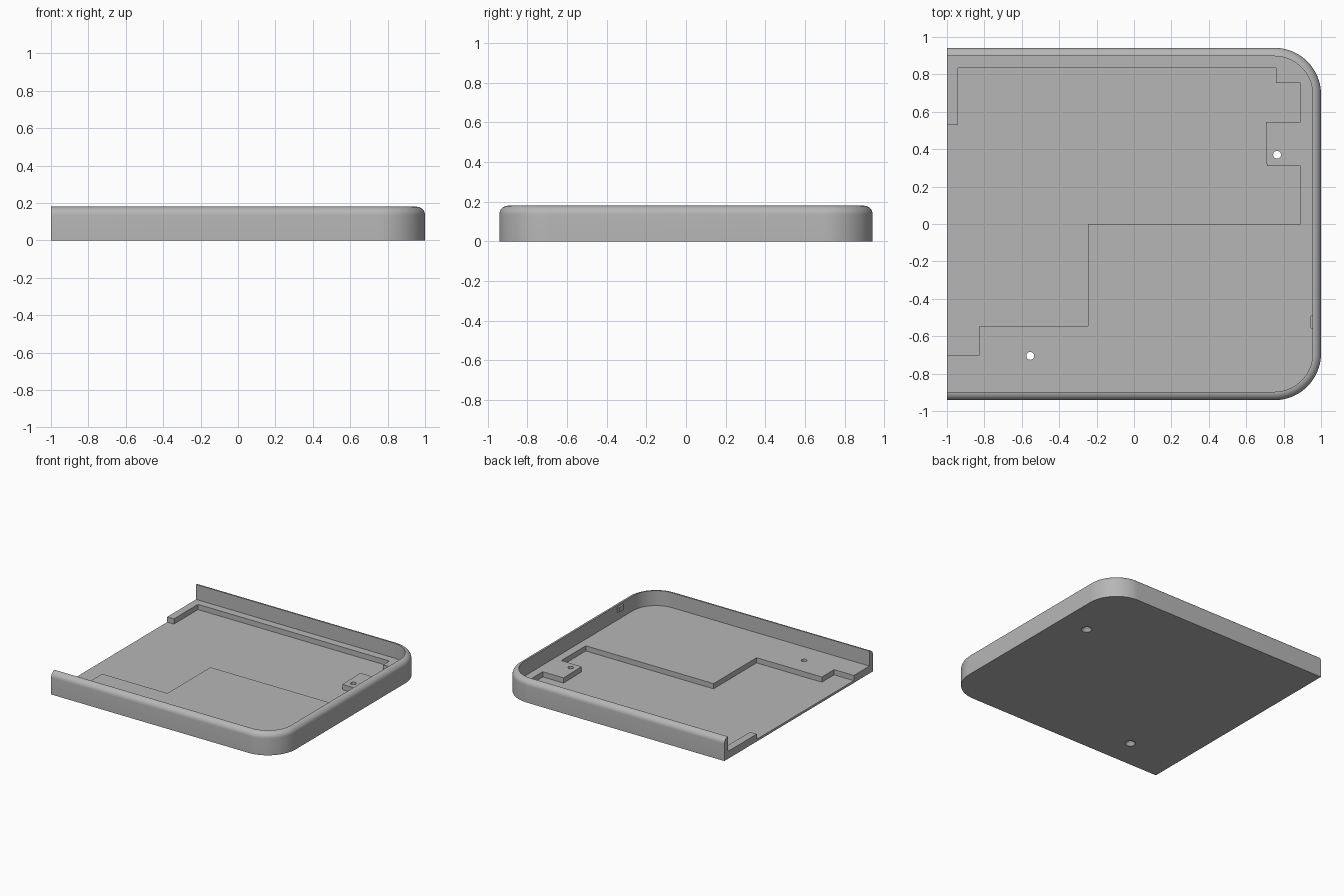
import bpy, bmesh, math
from math import sin, cos, pi

cube = bpy.data.objects.get("Cube")
if cube:
    bpy.data.objects.remove(cube, do_unlink=True)

HALF_Y, HEIGHT, WALL, CORNER = 0.942, 0.18, 0.045, 0.25
LEDGE_Z, RECESS_Z = 0.06, 0.018

grey = bpy.data.materials.new("plain grey")
grey.use_nodes = True
colour = (0.47, 0.47, 0.47, 1)
grey.diffuse_color = colour
grey.node_tree.nodes["Principled BSDF"].inputs["Base Color"].default_value = colour


def make_object(name, bm):
    bmesh.ops.recalc_face_normals(bm, faces=bm.faces)
    mesh = bpy.data.meshes.new(name)
    bm.to_mesh(mesh)
    bm.free()
    mesh.materials.append(grey)
    obj = bpy.data.objects.new(name, mesh)
    bpy.context.collection.objects.link(obj)
    return obj


def outline(inset, z, steps=20):
    """U-shaped plan line, open on the -x side, with two round corners."""
    r, cx, cy = CORNER - inset, 1 - CORNER, HALF_Y - CORNER
    pts = [(-1, -HALF_Y + inset, z)]
    for side, start in ((-1, -pi / 2), (1, 0)):
        for i in range(steps + 1):
            a = start + pi / 2 * i / steps
            pts.append((cx + r * cos(a), side * cy + r * sin(a), z))
    return pts + [(-1, HALF_Y - inset, z)]


def prism(name, points, z0, z1):
    bm = bmesh.new()
    face = bm.faces.new([bm.verts.new((x, y, z0)) for x, y in points])
    top = bmesh.ops.extrude_face_region(bm, geom=[face])["geom"]
    verts = [v for v in top if isinstance(v, bmesh.types.BMVert)]
    bmesh.ops.translate(bm, vec=(0, 0, z1 - z0), verts=verts)
    return make_object(name, bm)


def cone(name, x, y, z0, z1, r0, r1):
    bm = bmesh.new()
    bmesh.ops.create_cone(bm, cap_ends=True, segments=32, radius1=r0,
                          radius2=r1, depth=z1 - z0)
    bmesh.ops.translate(bm, vec=(x, y, (z0 + z1) / 2), verts=bm.verts)
    return make_object(name, bm)


def activate(obj):
    bpy.ops.object.select_all(action="DESELECT")
    obj.select_set(True)
    bpy.context.view_layer.objects.active = obj


def cut(obj, cutter):
    mod = obj.modifiers.new("cut", "BOOLEAN")
    mod.operation, mod.solver, mod.object = "DIFFERENCE", "EXACT", cutter
    activate(obj)
    bpy.ops.object.modifier_apply(modifier=mod.name)
    bpy.data.objects.remove(cutter, do_unlink=True)


# Tray: wall with rounded top edge, raised floor and open end
section = [(0, 0)]
for i in range(9):
    a = pi / 2 * i / 8
    section.append((WALL * (1 - cos(a)), HEIGHT - WALL + WALL * sin(a)))
section.append((WALL, LEDGE_Z))
bm = bmesh.new()
rows = [[bm.verts.new(p) for p in outline(d, z)] for d, z in section]
for low, high in zip(rows, rows[1:]):
    for i in range(len(low) - 1):
        bm.faces.new((low[i], low[i + 1], high[i + 1], high[i]))
bm.faces.new(rows[0])
bm.faces.new(rows[-1])
bm.faces.new([r[0] for r in rows] + [r[-1] for r in reversed(rows)])
tray = make_object("tray", bm)

# Stepped recess in the floor
recess = [(-1.1, .53), (-.94, .53), (-.94, .835), (.76, .835), (.76, .755),
          (.89, .755), (.89, .545), (.705, .545), (.71, .31), (.89, .31),
          (.89, 0), (-.245, 0), (-.245, -.545), (-.825, -.545),
          (-.825, -.7), (-1.1, -.7)]
cut(tray, prism("recess_cutter", recess, RECESS_Z, 0.1))

# Countersunk screw holes
for x, y in ((.765, .37), (-.555, -.705)):
    cut(tray, cone("hole_cutter", x, y, -0.05, 0.1, 0.021, 0.021))
    cut(tray, cone("countersink_cutter", x, y, -0.01, 0.03, 0.046, 0.018))

activate(tray)
bpy.ops.object.shade_smooth_by_angle(angle=math.radians(30))

# Small catch on the inside of the end wall
catch = prism("wall_catch", [(.96, -.56), (.947, -.56), (.94, -.55),
                             (.94, -.5), (.947, -.49), (.96, -.49)], 0.125, 0.165)
